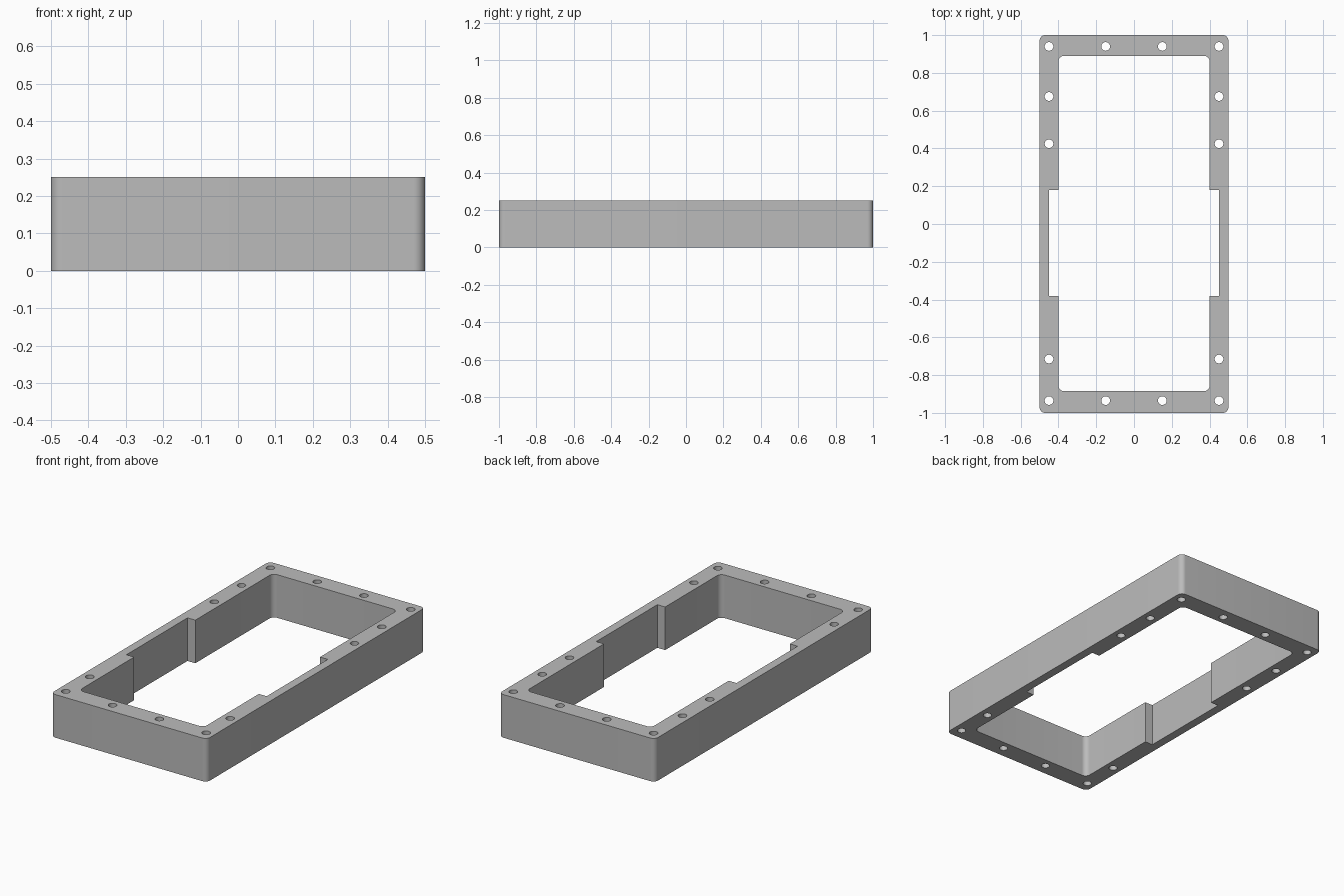
import bpy, bmesh, math

cube = bpy.data.objects.get("Cube")
if cube:
    bpy.data.objects.remove(cube, do_unlink=True)

HEIGHT = 0.25
CORNER = 0.03


def arc(cx, cy, radius, start, sweep, steps):
    return [(cx + radius * math.cos(math.radians(start + sweep * i / steps)),
             cy + radius * math.sin(math.radians(start + sweep * i / steps)))
            for i in range(steps + 1)]


def rounded_corners(half_x, y_low, y_high):
    """Four corner arcs, anticlockwise from the back left corner."""
    x, low, high = half_x - CORNER, y_low + CORNER, y_high - CORNER
    centres = [(x, high), (-x, high), (-x, low), (x, low)]
    return [arc(cx, cy, CORNER, 90 * i, 90, 10) for i, (cx, cy) in enumerate(centres)]


def add_loop(bm, points):
    verts = [bm.verts.new((x, y, 0)) for x, y in points]
    for a, b in zip(verts, verts[1:] + verts[:1]):
        bm.edges.new((a, b))


# Outer outline
bm = bmesh.new()
add_loop(bm, sum(rounded_corners(0.5, -1, 1), []))

# Inner opening with a shallow recess in each long wall
notch = [(0.4, -0.38), (0.45, -0.38), (0.45, 0.18), (0.4, 0.18)]
back_left, back_right, front_right, front_left = rounded_corners(0.4, -0.885, 0.89)
add_loop(bm, back_left + back_right + [(-x, y) for x, y in reversed(notch)]
         + front_right + front_left + notch)

# Screw holes
holes = [(x, y) for y in (0.94, -0.935) for x in (0.15, 0.45)]
holes += [(0.45, y) for y in (0.675, 0.425, -0.715)]
for x, y in holes:
    for side in (-1, 1):
        add_loop(bm, arc(side * x, y, 0.023, 0, 360, 32)[:-1])

# Fill the flat ring and raise it to full height
bmesh.ops.triangle_fill(bm, edges=bm.edges[:], use_beauty=True, normal=(0, 0, 1))
raised = bmesh.ops.extrude_face_region(bm, geom=bm.faces[:], use_keep_orig=True)
top = [v for v in raised["geom"] if isinstance(v, bmesh.types.BMVert)]
bmesh.ops.translate(bm, verts=top, vec=(0, 0, HEIGHT))
bmesh.ops.recalc_face_normals(bm, faces=bm.faces[:])

mesh = bpy.data.meshes.new("frame")
bm.to_mesh(mesh)
bm.free()
frame = bpy.data.objects.new("frame", mesh)
bpy.context.collection.objects.link(frame)

# Plain grey finish
grey = bpy.data.materials.new("plain grey")
grey.use_nodes = True
colour = (0.5, 0.5, 0.5, 1)
grey.diffuse_color = colour
grey.node_tree.nodes["Principled BSDF"].inputs["Base Color"].default_value = colour
mesh.materials.append(grey)

# Smooth rounded corners, crisp edges
bpy.ops.object.select_all(action="DESELECT")
frame.select_set(True)
bpy.context.view_layer.objects.active = frame
bpy.ops.object.shade_smooth_by_angle(angle=math.radians(30))
